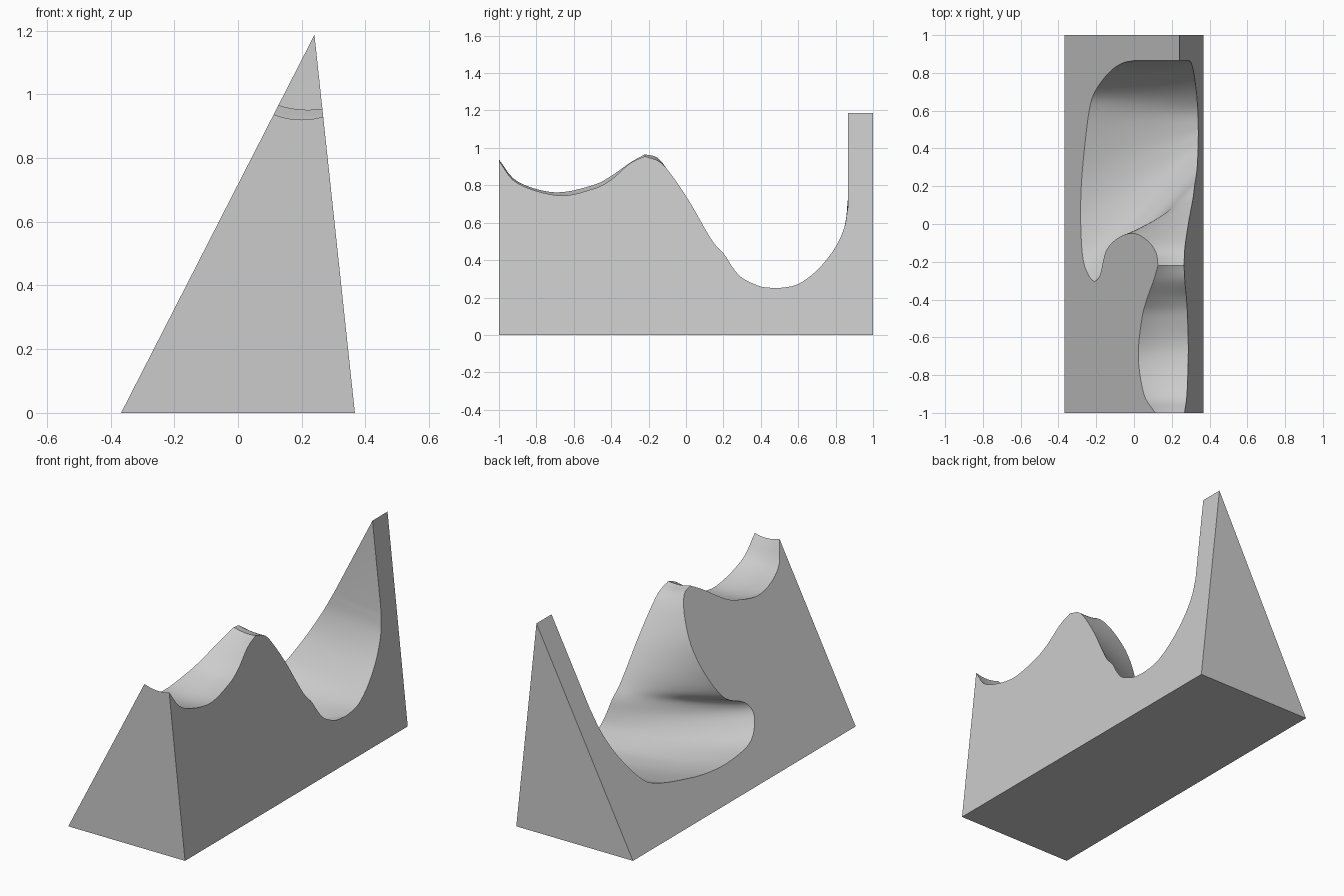
import bpy, bmesh
from math import radians
from mathutils import Vector

cube = bpy.data.objects.get("Cube")
if cube:
    bpy.data.objects.remove(cube, do_unlink=True)

# Triangular section of the ramp block
LEFT, RIGHT, PEAK_X, PEAK_Z = -0.367, 0.367, 0.24, 1.187
WALL_Y = 0.865
ACROSS, STEPS = 14, 5


def on_slope(start_x, y, z):
    return Vector((start_x + (PEAK_X - start_x) * z / PEAK_Z, y, z))


# Matching stations: y, z on the sloping side, y, z on the steep side, sag
saddle = [
    (-1, .937, -1, .93, .013), (-.9, .82, -.9, .81, .015),
    (-.7, .762, -.68, .745, .015), (-.5, .80, -.5, .78, .015),
    (-.4, .85, -.4, .83, .012), (-.3, .92, -.3, .917, .01),
    (-.22, .966, -.22, .955, .008)]
valley = [
    (-.22, .966, -.22, .955, .008), (-.15, .945, -.14, .925, .006),
    (-.09, .86, -.07, .845, 0), (-.05, .72, .02, .71, 0),
    (-.07, .565, .1, .57, 0), (-.14, .43, .15, .49, 0),
    (-.27, .365, .205, .43, .01), (-.3, .29, .25, .36, .02),
    (-.2, .195, .3, .305, .025), (0, .166, .39, .262, .025),
    (.2, .172, .45, .252, .025), (.4, .205, .51, .252, .025),
    (.6, .254, .6, .272, .02), (.7, .312, .7, .345, .015),
    (.8, .455, .79, .455, .008), (.85, .59, .845, .57, 0),
    (WALL_Y, .72, WALL_Y, .68, 0)]


def smooth(stations):
    """Catmull-Rom curve through the stations."""
    pts = [Vector(s) for s in stations]
    pts = [2 * pts[0] - pts[1]] + pts + [2 * pts[-1] - pts[-2]]
    out = []
    for a, b, c, d in zip(pts, pts[1:], pts[2:], pts[3:]):
        for i in range(STEPS):
            t = i / STEPS
            out.append(b + (c - a) * t / 2 + (2 * a - 5 * b + 4 * c - d) * t**2 / 2
                       + (3 * b - a - 3 * c + d) * t**3 / 2)
    return out + [pts[-2]]


bm = bmesh.new()

# Rows of points across the sculpted top
rows = []
for ly, lz, ry, rz, sag in smooth(saddle) + smooth(valley)[1:]:
    a, b = on_slope(LEFT, ly, lz), on_slope(RIGHT, ry, rz)
    row = []
    for i in range(ACROSS + 1):
        t = i / ACROSS
        p = a.lerp(b, t)
        p.z -= sag * 4 * t * (1 - t)
        row.append(bm.verts.new(p))
    rows.append(row)
for r, s in zip(rows, rows[1:]):
    for i in range(ACROSS):
        bm.faces.new((r[i], r[i + 1], s[i + 1], s[i])).smooth = True

# Upright end wall, flat sides, ends and base
peak = bm.verts.new((PEAK_X, WALL_Y, PEAK_Z))
back_peak = bm.verts.new((PEAK_X, 1, PEAK_Z))
fl, fr, br, bl = [bm.verts.new((x, y, 0)) for x, y in
                  ((LEFT, -1), (RIGHT, -1), (RIGHT, 1), (LEFT, 1))]
bm.faces.new(rows[-1] + [peak])
bm.faces.new([r[0] for r in rows] + [peak, back_peak, bl, fl])
bm.faces.new([r[-1] for r in rows] + [peak, back_peak, br, fr])
bm.faces.new(rows[0] + [fr, fl])
bm.faces.new((bl, br, back_peak))
bm.faces.new((fl, fr, br, bl))
bmesh.ops.recalc_face_normals(bm, faces=bm.faces)

mesh = bpy.data.meshes.new("sculpted_wedge")
bm.to_mesh(mesh)
bm.free()
block = bpy.data.objects.new("sculpted_wedge", mesh)
bpy.context.collection.objects.link(block)

# Plain grey finish
grey = bpy.data.materials.new("light_grey")
grey.use_nodes = True
color = (0.6, 0.6, 0.6, 1)
grey.diffuse_color = color
grey.node_tree.nodes["Principled BSDF"].inputs["Base Color"].default_value = color
mesh.materials.append(grey)

bpy.context.view_layer.objects.active = block
block.select_set(True)
bpy.ops.object.shade_smooth_by_angle(angle=radians(35))
